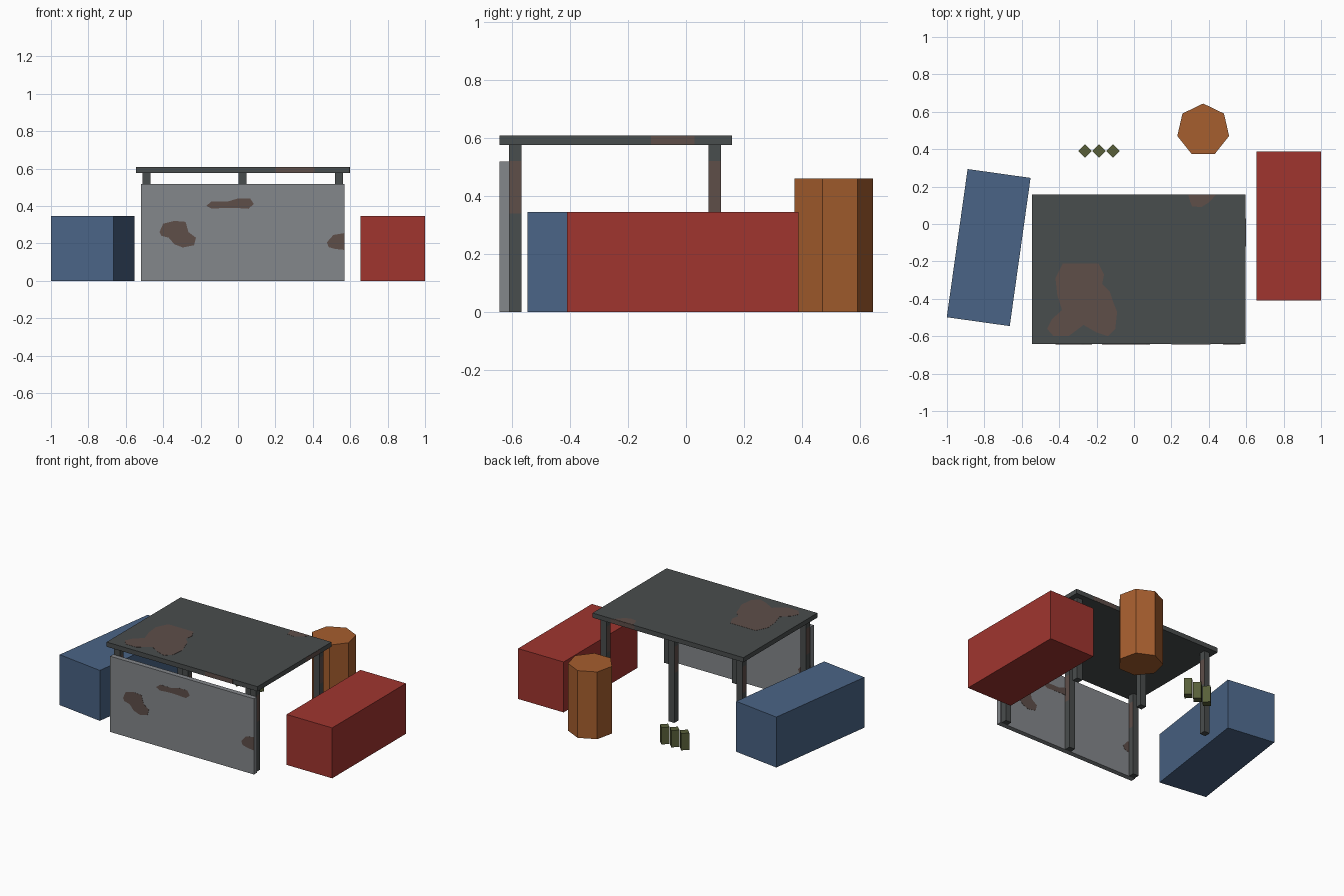
import bpy, bmesh, math
from mathutils import Vector

if "Cube" in bpy.data.objects:
    bpy.data.objects.remove(bpy.data.objects["Cube"])


def mat(name, r, g, b):
    m = bpy.data.materials.new(name)
    lin = [((c / 255 + 0.055) / 1.055) ** 2.4 for c in (r, g, b)]
    m.diffuse_color = (*lin, 1)
    m.use_nodes = True
    m.node_tree.nodes["Principled BSDF"].inputs["Base Color"].default_value = m.diffuse_color
    return m


DARK = mat("dark metal", 73, 77, 77)
RUST = mat("rust", 94, 78, 73)
GREY = mat("grey sheet", 132, 135, 139)
RED = mat("red paint", 160, 53, 47)
BLUE = mat("blue paint", 74, 100, 134)
ORANGE = mat("orange barrel", 166, 94, 46)
OLIVE = mat("olive", 88, 95, 57)


def finish(name, bm, *mats):
    bmesh.ops.recalc_face_normals(bm, faces=bm.faces)
    me = bpy.data.meshes.new(name)
    bm.to_mesh(me)
    bm.free()
    for m in mats:
        me.materials.append(m)
    ob = bpy.data.objects.new(name, me)
    bpy.context.collection.objects.link(ob)
    return ob


def box(name, lo, hi, m):
    bm = bmesh.new()
    bmesh.ops.create_cube(bm, size=1)
    lo, hi = Vector(lo), Vector(hi)
    bmesh.ops.scale(bm, vec=hi - lo, verts=bm.verts)
    bmesh.ops.translate(bm, vec=(lo + hi) / 2, verts=bm.verts)
    return finish(name, bm, m)


def prism(name, x, y, r, h, n, m):
    # upright prism with one corner pointing to the back
    bm = bmesh.new()
    ring = [bm.verts.new((x - r * math.sin(math.tau * i / n),
                          y + r * math.cos(math.tau * i / n), 0)) for i in range(n)]
    base = bm.faces.new(ring)
    ext = bmesh.ops.extrude_face_region(bm, geom=[base], use_keep_orig=True)
    top = [v for v in ext["geom"] if isinstance(v, bmesh.types.BMVert)]
    bmesh.ops.translate(bm, vec=(0, 0, h), verts=top)
    return finish(name, bm, m)


def plate(name, pts, place, depth):
    # thin rust plate: place maps 2D outline points onto the surface
    bm = bmesh.new()
    base = bm.faces.new([bm.verts.new(place(*p)) for p in pts])
    ext = bmesh.ops.extrude_face_region(bm, geom=[base], use_keep_orig=True)
    top = [v for v in ext["geom"] if isinstance(v, bmesh.types.BMVert)]
    bmesh.ops.translate(bm, vec=depth, verts=top)
    return finish(name, bm, RUST)


def post(name, x, y, s=0.0215):
    # square post, rust on the middle band of its left and right sides
    bm = bmesh.new()
    bmesh.ops.create_cube(bm, size=1)
    bmesh.ops.scale(bm, vec=(2 * s, 2 * s, 0.578), verts=bm.verts)
    bmesh.ops.translate(bm, vec=(x, y, 0.289), verts=bm.verts)
    for z in (0.34, 0.52):
        bmesh.ops.bisect_plane(bm, geom=bm.verts[:] + bm.edges[:] + bm.faces[:],
                               plane_co=(0, 0, z), plane_no=(0, 0, 1))
    bm.normal_update()
    for f in bm.faces:
        if abs(f.normal.x) > 0.9 and 0.34 < f.calc_center_median().z < 0.52:
            f.material_index = 1
    return finish(name, bm, DARK, RUST)


# Shelter: roof, front wall sheet and six posts
box("roof", (-0.545, -0.642, 0.576), (0.597, 0.158, 0.608), DARK)
box("front_wall", (-0.518, -0.642, 0), (0.57, -0.608, 0.518), GREY)
for side, x in (("left", -0.49), ("middle", 0.025), ("right", 0.54)):
    post("front_post_" + side, x, -0.588)
    post("rear_post_" + side, x, 0.099)

# Rust patches on the roof top
roof_big = [(-.38, -.21), (-.19, -.21), (-.16, -.27), (-.17, -.32), (-.13, -.36),
            (-.11, -.42), (-.09, -.47), (-.10, -.56), (-.14, -.60), (-.20, -.58),
            (-.27, -.54), (-.35, -.60), (-.43, -.60), (-.465, -.56), (-.44, -.51),
            (-.385, -.46), (-.41, -.38), (-.42, -.29)]
roof_small = [(.29, .158), (.44, .158), (.40, .115), (.36, .09), (.31, .095), (.30, .12)]
for name, pts in (("roof_rust_large", roof_big), ("roof_rust_small", roof_small)):
    plate(name, pts, lambda x, y: (x, y, 0.607), (0, 0, 0.002))

# Rust along the roof edges
box("roof_edge_rust_front", (0.20, -0.643, 0.577), (0.41, -0.64, 0.607), RUST)
box("roof_edge_rust_back", (0.28, 0.156, 0.577), (0.46, 0.159, 0.607), RUST)
box("roof_edge_rust_right", (0.595, -0.12, 0.577), (0.598, 0.03, 0.607), RUST)

# Rust patches on the wall front, mirrored onto its back
wall_rust = [
    [(-.42, .26), (-.40, .305), (-.34, .32), (-.28, .315), (-.265, .26), (-.225, .23),
     (-.235, .19), (-.295, .178), (-.34, .195), (-.37, .23), (-.41, .24)],
    [(-.17, .40), (-.14, .425), (-.05, .425), (0, .44), (.065, .44), (.085, .41),
     (.055, .385), (-.02, .39), (-.07, .39), (-.14, .385)],
    [(.475, .205), (.51, .245), (.57, .255), (.57, .165), (.52, .17), (.485, .18)],
]
for i, pts in enumerate(wall_rust, 1):
    plate(f"wall_rust_front_{i}", pts, lambda x, z: (x, -0.641, z), (0, -0.002, 0))
    plate(f"wall_rust_back_{i}", pts, lambda x, z: (0.052 - x, -0.609, z), (0, 0.002, 0))

# Crates on both sides
box("red_crate", (0.655, -0.41, 0), (1.0, 0.388, 0.345), RED)
crate = box("blue_crate", (-0.17, -0.4, 0), (0.17, 0.4, 0.345), BLUE)
crate.location = (-0.777, -0.126, 0)
crate.rotation_euler.z = math.radians(-8)

# Seven-sided barrel and three small canisters behind the shelter
prism("barrel", 0.37, 0.502, 0.142, 0.46, 7, ORANGE)
for i in range(3):
    prism(f"canister_{i + 1}", -0.262 + 0.075 * i, 0.39, 0.036, 0.115, 4, OLIVE)
